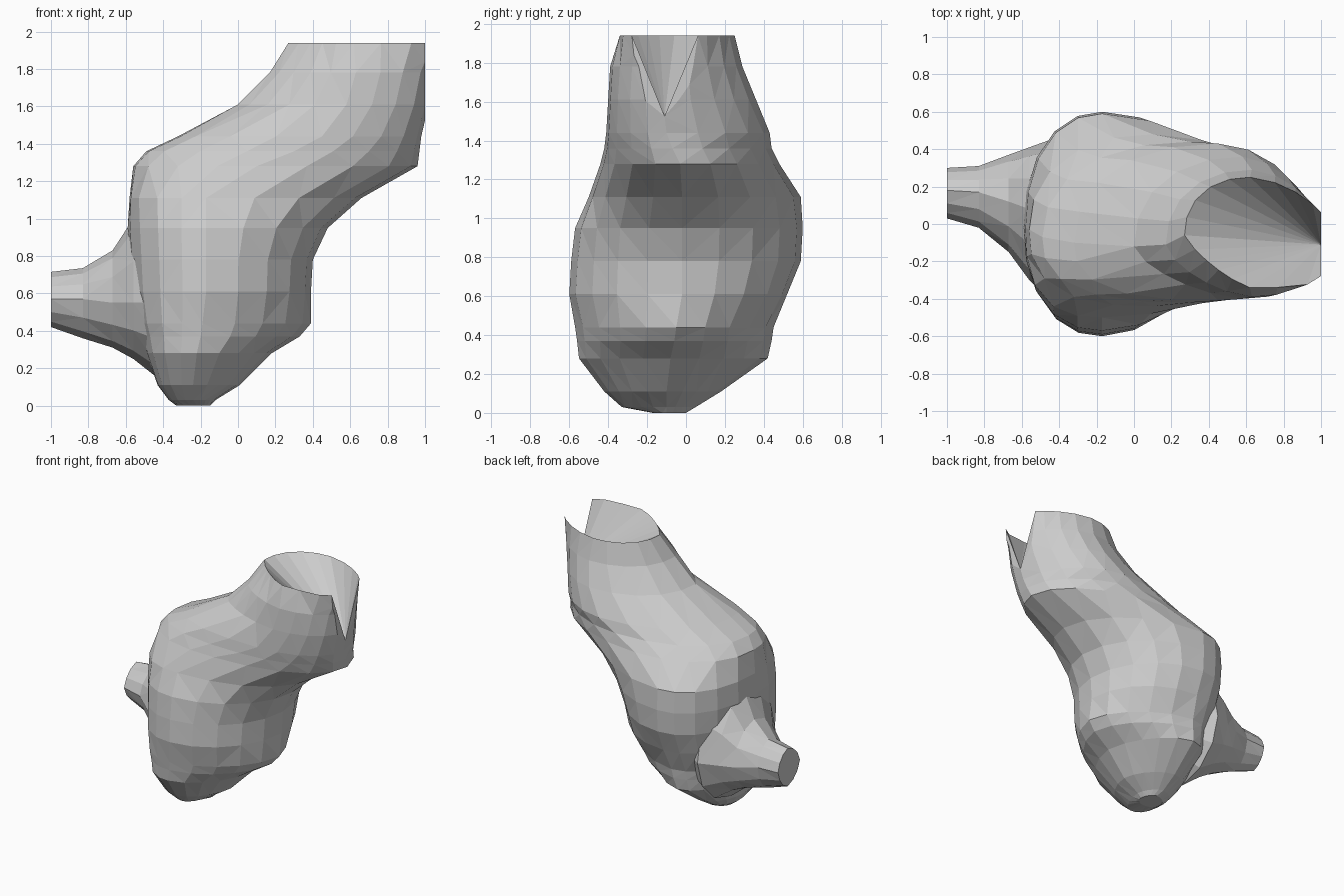
import bpy, bmesh
from math import cos, sin, tau
from mathutils import Vector

if "Cube" in bpy.data.objects:
    bpy.data.objects.remove(bpy.data.objects["Cube"])


def ring(lo_a, hi_a, mid_a, lo_b, hi_b, mid_b, n, powers):
    """Closed lopsided oval: every quadrant has its own radii and fullness."""
    pts = []
    for i in range(n):
        t = tau * i / n
        c, s = cos(t), sin(t)
        power = powers[int(4 * i / n)]
        k = (abs(c) ** power + abs(s) ** power) ** (-1 / power)
        c, s = c * k, s * k
        a = mid_a + c * ((hi_a - mid_a) if c > 0 else (mid_a - lo_a))
        b = mid_b + s * ((hi_b - mid_b) if s > 0 else (mid_b - lo_b))
        pts.append((a, b))
    return pts


def loft(bm, rings, cap_end):
    """Skin a list of 3D rings; the first is always capped."""
    loops = [[bm.verts.new(p) for p in r] for r in rings]
    n = len(loops[0])
    for lower, upper in zip(loops, loops[1:]):
        for i in range(n):
            j = (i + 1) % n
            bm.faces.new((lower[i], lower[j], upper[j], upper[i]))
    bm.faces.new(loops[0])
    if cap_end:
        bm.faces.new(loops[-1])


def finish(bm, name):
    bmesh.ops.triangulate(bm, faces=bm.faces[:])
    bmesh.ops.recalc_face_normals(bm, faces=bm.faces[:])
    me = bpy.data.meshes.new(name)
    bm.to_mesh(me)
    bm.free()
    ob = bpy.data.objects.new(name, me)
    bpy.context.collection.objects.link(ob)
    return ob


# Quadrant fullness: back right, back left, front left, front right
base = (1.65, 2.0, 2.6, 1.7)
belly = (2.0, 2.2, 2.3, 1.9)
shoulder = (1.85, 2.2, 2.7, 2.1)
neck = (1.7, 2.2, 1.5, 2.1)
mouth = (1.6, 2.2, 1.25, 4.0)

# Body: horizontal slices (z, x min, x max, x of widest, y min, y max, y of longest)
slices = [
    (0.00, -0.33, -0.15, -0.22, -0.17, 0.00, -0.10, base),
    (0.03, -0.37, -0.12, -0.24, -0.33, 0.05, -0.10, base),
    (0.11, -0.43, 0.01, -0.24, -0.42, 0.18, -0.10, base),
    (0.28, -0.49, 0.18, -0.22, -0.55, 0.42, -0.08, base),
    (0.37, -0.51, 0.33, -0.20, -0.56, 0.44, -0.06, base),
    (0.44, -0.53, 0.39, -0.19, -0.57, 0.45, -0.05, base),
    (0.61, -0.57, 0.39, -0.17, -0.60, 0.52, -0.02, belly),
    (0.78, -0.58, 0.40, -0.17, -0.59, 0.59, -0.02, belly),
    (0.95, -0.59, 0.48, -0.17, -0.57, 0.60, -0.02, belly),
    (1.11, -0.58, 0.66, -0.17, -0.50, 0.59, -0.02, shoulder),
    (1.28, -0.56, 0.96, 0.10, -0.44, 0.48, -0.03, shoulder),
    (1.36, -0.49, 0.97, 0.30, -0.42, 0.44, -0.07, shoulder),
    (1.44, -0.32, 0.98, 0.45, -0.41, 0.43, -0.10, shoulder),
    (1.61, 0.00, 1.02, 0.58, -0.40, 0.36, -0.12, neck),
    (1.78, 0.17, 1.05, 0.63, -0.39, 0.29, -0.11, neck),
    (1.94, 0.27, 1.07, 0.62, -0.34, 0.25, -0.06, mouth),
]
bm = bmesh.new()
loft(bm, [[(x, y, z) for x, y in ring(x0, x1, xc, y0, y1, yc, 20, p)]
          for z, x0, x1, xc, y0, y1, yc, p in slices], False)

# Slice the neck flat at x = 1, leaving a notched mouth
bmesh.ops.bisect_plane(bm, geom=bm.verts[:] + bm.edges[:] + bm.faces[:], dist=1e-5,
                       plane_co=(1, 0, 0), plane_no=(1, 0, 0), clear_outer=True)

# Close the mouth with a fan running down to the bottom of the notch
rim = [e for e in bm.edges if e.is_boundary]
foot = Vector((1, -0.15, 1.5))
low = min((v for e in rim for v in e.verts), key=lambda v: (v.co - foot).length)
for e in rim:
    if low not in e.verts:
        bm.faces.new((e.verts[0], e.verts[1], low))
body = finish(bm, "body")

# Side stub: vertical slices flaring into the body
# (x, y min, y max, y mid, z min, z max, z mid, fullness)
stub_slices = [
    (-1.00, 0.03, 0.30, 0.18, 0.42, 0.715, 0.57, 1.6),
    (-0.83, -0.02, 0.31, 0.17, 0.36, 0.735, 0.57, 1.7),
    (-0.67, -0.15, 0.37, 0.12, 0.31, 0.83, 0.55, 1.9),
    (-0.56, -0.30, 0.41, 0.08, 0.25, 1.00, 0.55, 1.9),
    (-0.42, -0.43, 0.46, 0.05, 0.14, 1.15, 0.55, 1.9),
    (-0.25, -0.30, 0.35, 0.05, 0.25, 1.05, 0.55, 1.9),
]
bm = bmesh.new()
loft(bm, [[(x, y, z) for y, z in ring(y0, y1, yc, z0, z1, zc, 12, (p,) * 4)]
          for x, y0, y1, yc, z0, z1, zc, p in stub_slices], True)
stub = finish(bm, "side_stub")

# Merge the stub into the body
mod = body.modifiers.new("merge_stub", 'BOOLEAN')
mod.operation = 'UNION'
mod.solver = 'EXACT'
mod.object = stub
bpy.context.view_layer.objects.active = body
bpy.ops.object.modifier_apply(modifier=mod.name)
bpy.data.objects.remove(stub)
